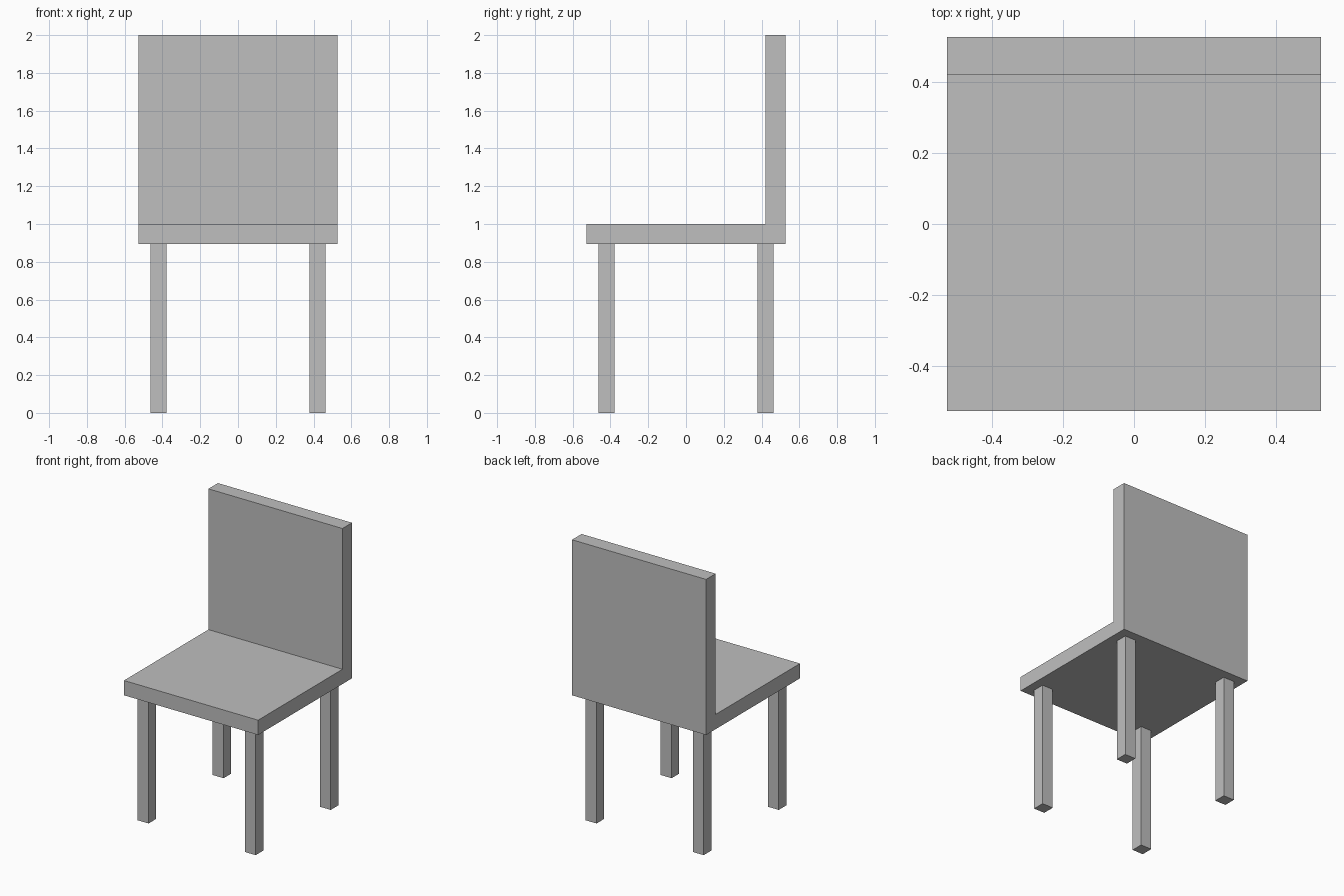
import bpy
import bmesh

cube = bpy.data.objects.get("Cube")
if cube:
    bpy.data.objects.remove(cube, do_unlink=True)

# Single grey finish
GREY = (0.52, 0.52, 0.52, 1)
grey = bpy.data.materials.new("plain grey")
grey.use_nodes = True
grey.diffuse_color = GREY
grey.node_tree.nodes["Principled BSDF"].inputs["Base Color"].default_value = GREY


def prism(name, profile, axis, depth):
    """Extrude a closed 3D outline along an axis into a solid object."""
    bm = bmesh.new()
    face = bm.faces.new([bm.verts.new(p) for p in profile])
    out = bmesh.ops.extrude_face_region(bm, geom=[face])
    verts = [g for g in out["geom"] if isinstance(g, bmesh.types.BMVert)]
    bmesh.ops.translate(bm, verts=verts, vec=[a * depth for a in axis])
    bmesh.ops.recalc_face_normals(bm, faces=bm.faces)
    mesh = bpy.data.meshes.new(name)
    bm.to_mesh(mesh)
    bm.free()
    mesh.materials.append(grey)
    obj = bpy.data.objects.new(name, mesh)
    bpy.context.scene.collection.objects.link(obj)
    return obj


# Seat and backrest: one L-shaped side profile, swept across the width
HALF, BACK_FRONT = 0.527, 0.42
SEAT_BOTTOM, SEAT_TOP, TOP = 0.895, 1.0, 2.0
side = [(-HALF, SEAT_BOTTOM), (HALF, SEAT_BOTTOM), (HALF, TOP),
        (BACK_FRONT, TOP), (BACK_FRONT, SEAT_TOP), (-HALF, SEAT_TOP)]
prism("seat_and_backrest", [(-HALF, y, z) for y, z in side], (1, 0, 0), 2 * HALF)

# Four square legs
LEG_POS, LEG_R = 0.421, 0.043
corners = [(-1, -1), (1, -1), (1, 1), (-1, 1)]
names = ["front_right_leg", "front_left_leg", "back_left_leg", "back_right_leg"]
for name, (sx, sy) in zip(names, corners):
    foot = [(sx * LEG_POS + cx * LEG_R, sy * LEG_POS + cy * LEG_R, 0) for cx, cy in corners]
    prism(name, foot, (0, 0, 1), SEAT_BOTTOM)
